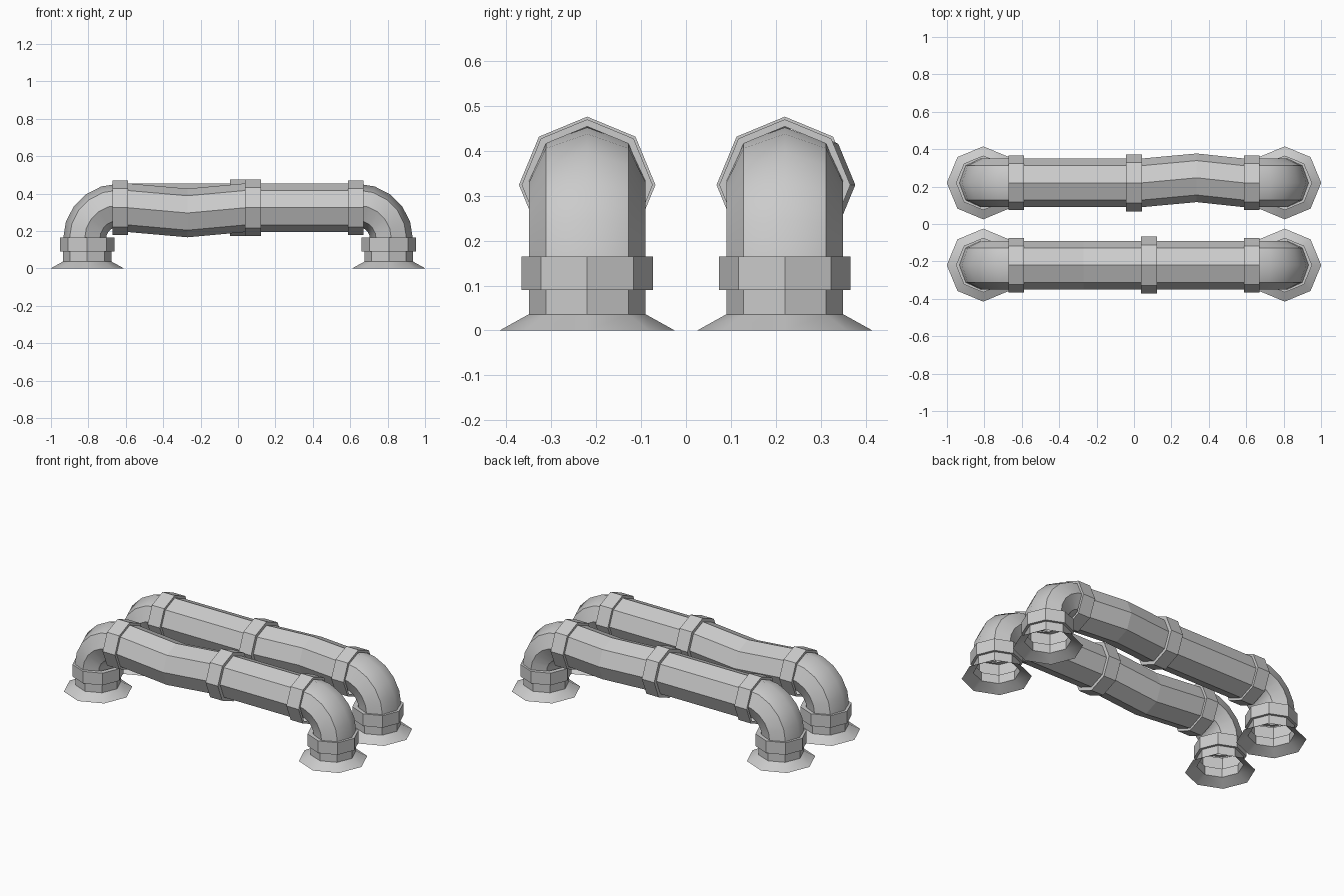
import bpy, bmesh
from math import sin, cos, pi, radians
from mathutils import Vector

if "Cube" in bpy.data.objects:
    bpy.data.objects.remove(bpy.data.objects["Cube"])

SIDES = 8
Y_OFF, Z_RUN, X_LEG = 0.22, 0.324, 0.806
R_PIPE, R_COLLAR, R_MID, R_FOOT = 0.13, 0.146, 0.152, 0.195


def loft(name, rings, smooth=None):
    """Skin a tube through rings of (centre, u axis, v axis), axes scaled by radius."""
    bm = bmesh.new()
    loops = []
    for c, u, v in rings:
        loops.append([bm.verts.new(Vector(c) + Vector(u) * cos(2 * pi * i / SIDES)
                                   + Vector(v) * sin(2 * pi * i / SIDES))
                      for i in range(SIDES)])
    for a, b in zip(loops, loops[1:]):
        for i in range(SIDES):
            j = (i + 1) % SIDES
            bm.faces.new((a[i], a[j], b[j], b[i]))
    bmesh.ops.recalc_face_normals(bm, faces=bm.faces[:])
    mesh = bpy.data.meshes.new(name)
    bm.to_mesh(mesh)
    bm.free()
    ob = bpy.data.objects.new(name, mesh)
    bpy.context.collection.objects.link(ob)
    if smooth:
        bpy.ops.object.select_all(action='DESELECT')
        ob.select_set(True)
        bpy.context.view_layer.objects.active = ob
        bpy.ops.object.shade_smooth_by_angle(angle=radians(smooth))
    return ob


def foot(name, s, y):
    # flared foot, short stub and lower collar, open underneath
    profile = [(R_FOOT, 0), (R_PIPE, 0.036), (R_PIPE, 0.09),
               (R_COLLAR, 0.09), (R_COLLAR, 0.165), (0.115, 0.165)]
    loft(name, [((s * X_LEG, y, z), (r, 0, 0), (0, r, 0)) for r, z in profile], 30)


def elbow(name, s, y):
    # quarter bend, slightly flattened in the bending plane
    cx, cz, bend, flat, steps = 0.64, 0.157, 0.18, 0.115, 5
    rings = []
    for k in range(steps + 1):
        a = k * pi / 2 / steps
        d = Vector((s * cos(a), 0, sin(a)))
        rings.append((Vector((s * cx, y, cz)) + d * bend, d * flat, (0, R_PIPE, 0)))
    loft(name, rings, 43)


def run(name, y, mid, sag_x, dy, dz):
    # horizontal pipe with end collars, one mid collar and one bent stretch
    def collar(x, r):
        return [(x - 0.042, R_PIPE), (x - 0.042, r), (x + 0.042, r), (x + 0.042, R_PIPE)]
    stations = collar(-0.63, R_COLLAR) + collar(mid, R_MID) + collar(0.63, R_COLLAR)
    stations.append((sag_x, R_PIPE))
    # stable ordering keeps each collar's step order
    stations.sort(key=lambda p: p[0])
    rings = []
    for x, r in stations:
        bent = x == sag_x
        c = (x, y + (dy if bent else 0), Z_RUN + (dz if bent else 0))
        rings.append((c, (0, r, 0), (0, 0, r)))
    loft(name, rings)


for label, y in (("front", -Y_OFF), ("back", Y_OFF)):
    for side, s in (("left", -1), ("right", 1)):
        foot(f"{label}_{side}_foot", s, y)
        elbow(f"{label}_{side}_elbow", s, y)

# front pipe sags downward on the left, back pipe bows backward on the right
run("front_pipe_run", -Y_OFF, 0.08, -0.27, 0, -0.028)
run("back_pipe_run", Y_OFF, 0.0, 0.335, 0.027, 0)
